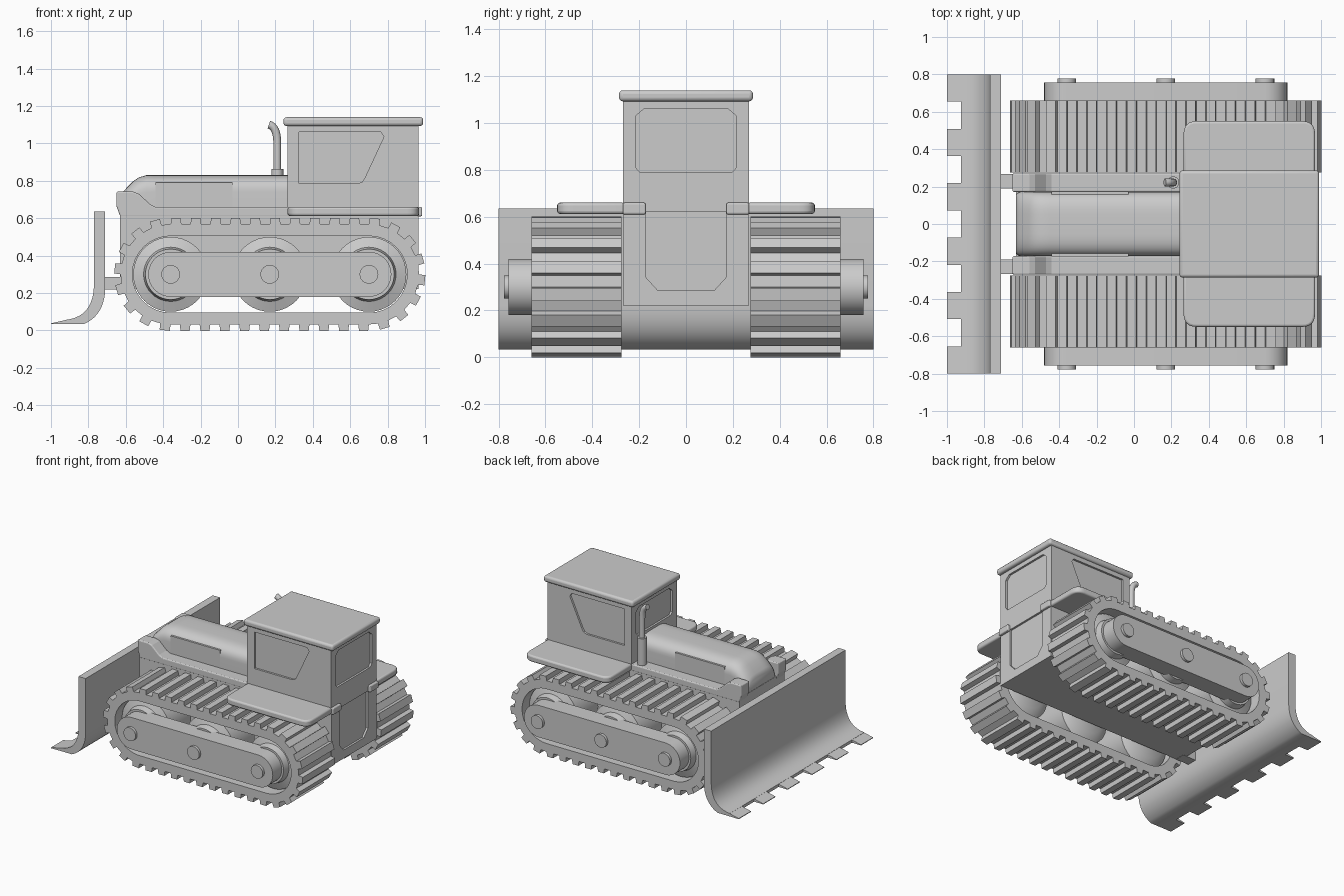
import bpy, bmesh, math
from math import pi, sin, cos
from mathutils import Vector

if "Cube" in bpy.data.objects:
    bpy.data.objects.remove(bpy.data.objects["Cube"])


def finish(name, bm, smooth=False, bevel=0):
    bmesh.ops.recalc_face_normals(bm, faces=bm.faces)
    me = bpy.data.meshes.new(name)
    bm.to_mesh(me)
    bm.free()
    ob = bpy.data.objects.new(name, me)
    bpy.context.collection.objects.link(ob)
    if bevel:
        m = ob.modifiers.new("bevel", 'BEVEL')
        m.width, m.segments = bevel, 3
        m.limit_method, m.angle_limit = 'ANGLE', math.radians(40)
    if smooth:
        bpy.ops.object.select_all(action='DESELECT')
        ob.select_set(True)
        bpy.context.view_layer.objects.active = ob
        bpy.ops.object.shade_smooth_by_angle(angle=math.radians(35))
    return ob


def place(axis, a, b, t):
    return {'x': (t, a, b), 'y': (a, t, b), 'z': (a, b, t)}[axis]


def loft(name, rings, smooth=False, bevel=0, closed=False):
    bm = bmesh.new()
    vs = [[bm.verts.new(p) for p in r] for r in rings]
    n = len(rings[0])
    for i in range(len(vs) if closed else len(vs) - 1):
        a, b = vs[i], vs[(i + 1) % len(vs)]
        for j in range(n):
            bm.faces.new((a[j], a[(j + 1) % n], b[(j + 1) % n], b[j]))
    if not closed:
        bm.faces.new(vs[0])
        bm.faces.new(vs[-1])
    return finish(name, bm, smooth, bevel)


def prism(name, pts, lo, hi, axis='y', **kw):
    return loft(name, [[place(axis, a, b, t) for a, b in pts] for t in (lo, hi)], **kw)


def box(name, x0, x1, y0, y1, z0, z1, **kw):
    return prism(name, [(x0, y0), (x1, y0), (x1, y1), (x0, y1)], z0, z1, 'z', **kw)


def lathe(name, x, z, profile, axis='y', n=40):
    # profile = (distance along axis, radius)
    return loft(name, [[place(axis, x + r * cos(2 * pi * i / n), z + r * sin(2 * pi * i / n), t)
                        for i in range(n)] for t, r in profile], smooth=True)


def cut(target, cutter):
    cutter.hide_render = True
    cutter.hide_set(True)
    m = target.modifiers.new("recess", 'BOOLEAN')
    m.operation, m.object, m.solver = 'DIFFERENCE', cutter, 'EXACT'


def quad_curve(a, b, c, n=10):
    a, b, c = Vector(a), Vector(b), Vector(c)
    return [tuple(a * (1 - t) ** 2 + b * 2 * t * (1 - t) + c * t * t)
            for t in [i / n for i in range(n + 1)]]


# Track path: a stadium around the end wheels, offset by radius r
X0, X1, ZC, R = -0.36, 0.70, 0.30, 0.27
L, ARC = X1 - X0, pi * R


def track_point(s, r):
    s %= 2 * (L + ARC)
    if s < L:
        return X1 - s, ZC - r
    if s < L + ARC:
        a = -pi / 2 - (s - L) / R
        return X0 + r * cos(a), ZC + r * sin(a)
    if s < 2 * L + ARC:
        return X0 + s - L - ARC, ZC + r
    a = pi / 2 - (s - 2 * L - ARC) / R
    return X1 + r * cos(a), ZC + r * sin(a)


def stadium(r, n=16):
    return [(X1 + r * cos(-pi / 2 + pi * i / n), ZC + r * sin(-pi / 2 + pi * i / n)) for i in range(n + 1)] + \
           [(X0 + r * cos(pi / 2 + pi * i / n), ZC + r * sin(pi / 2 + pi * i / n)) for i in range(n + 1)]


for s, side in ((-1, "right"), (1, "left")):
    # Track belt with raised cleats
    rings, N = [], 36
    step = 2 * (L + ARC) / N
    for k in range(N):
        for f, r in ((0, 0.268), (0.04, 0.302), (0.50, 0.302), (0.54, 0.268)):
            d = (k + f) * step
            (xo, zo), (xi, zi) = track_point(d, r), track_point(d, 0.205)
            rings.append([(xo, s * 0.275, zo), (xo, s * 0.66, zo),
                          (xi, s * 0.66, zi), (xi, s * 0.275, zi)])
    loft(side + "_track", rings, closed=True)
    # Wheels, side frame and axle bolts
    for i, x in enumerate((X0, (X0 + X1) / 2, X1)):
        lathe(f"{side}_wheel_{i}", x, ZC, [(s * 0.29, 0.14), (s * 0.33, 0.2), (s * 0.58, 0.2),
                                          (s * 0.6, 0.145), (s * 0.65, 0.135)])
        lathe(f"{side}_axle_bolt_{i}", x, ZC, [(s * 0.74, 0.05), (s * 0.777, 0.05)], n=24)
    prism(side + "_track_frame", stadium(0.12), s * 0.62, s * 0.757, smooth=True)
    # Side rail with raised front block
    prism(side + "_rail", [(-0.65, 0.665), (-0.63, 0.61), (0.985, 0.61), (0.985, 0.66), (-0.44, 0.66),
                           (-0.47, 0.675), (-0.53, 0.73), (-0.56, 0.742), (-0.65, 0.742)],
          s * 0.172, s * 0.27, bevel=0.008)
    # Fender with rounded outer corners
    f = [(0.265, s * 0.26), (0.265, s * 0.48)]
    f += quad_curve((0.265, s * 0.48), (0.265, s * 0.55), (0.335, s * 0.55), 6)[1:]
    f += quad_curve((0.9, s * 0.55), (0.968, s * 0.55), (0.968, s * 0.48), 6) + [(0.968, s * 0.26)]
    prism(side + "_fender", f, 0.612, 0.66, 'z', smooth=True, bevel=0.012)
    # Push arm and engine side panel
    box(side + "_push_arm", -0.73, -0.6, s * 0.19, s * 0.268, 0.22, 0.285)
    box(side + "_engine_panel", -0.44, -0.03, s * 0.12, s * 0.173, 0.65, 0.79)

# Chassis with recessed rear hatch
chassis = box("chassis", -0.632, 0.965, -0.268, 0.268, 0.222, 0.64)
cut(chassis, prism("hatch_cutter", [(-0.17, 0.7), (-0.17, 0.34), (-0.12, 0.285), (0.12, 0.285),
                                    (0.17, 0.34), (0.17, 0.7)], 0.95, 1.1, 'x'))

# Rounded hood, lofted from nose to cab
rings = []
for x, top, w in ((-0.63, 0.72, 0.16), (-0.615, 0.742, 0.17), (-0.59, 0.768, 0.172), (-0.56, 0.798, 0.172),
                  (-0.53, 0.818, 0.172), (-0.49, 0.83, 0.172), (-0.45, 0.83, 0.172), (0.28, 0.83, 0.172)):
    sec = [(w, 0.6)] + quad_curve((w, top - 0.09), (w, top), (w - 0.12, top), 8)
    sec += [(-y, z) for y, z in reversed(sec)]
    rings.append([(x, y, z) for y, z in sec])
loft("hood", rings, smooth=True)

# Cab with recessed windows
cab = box("cab", 0.265, 0.965, -0.27, 0.27, 0.62, 1.11)
win = [(0.325, 0.785), (0.64, 0.785), (0.665, 0.795), (0.68, 0.82), (0.78, 1.035), (0.765, 1.06), (0.325, 1.06)]
for s in (-1, 1):
    cut(cab, prism("side_window_cutter", win, s * 0.255, s * 0.4))
end = [(-0.215, 0.81), (-0.195, 0.788), (0.195, 0.788), (0.215, 0.81),
       (0.215, 1.03), (0.18, 1.06), (-0.18, 1.06), (-0.215, 1.03)]
cut(cab, prism("rear_window_cutter", end, 0.95, 1.1, 'x'))
cut(cab, prism("front_window_cutter", [(y, max(z, 0.85)) if z < 0.8 else (y, max(z, 0.87)) for y, z in end],
               0.1, 0.28, 'x'))
box("cab_roof", 0.243, 0.99, -0.286, 0.286, 1.093, 1.14, smooth=True, bevel=0.016)

# Exhaust stack with bent tip
lathe("exhaust_muffler", 0.21, 0.222, [(0.65, 0.032), (0.862, 0.032)], 'z', 24)
cu = bpy.data.curves.new("exhaust_pipe", 'CURVE')
cu.dimensions, cu.bevel_depth, cu.bevel_resolution, cu.use_fill_caps = '3D', 0.021, 4, True
path = [(0.21, 0.84)] + quad_curve((0.21, 1.0), (0.21, 1.09), (0.165, 1.1), 8)
sp = cu.splines.new('POLY')
sp.points.add(len(path) - 1)
for p, (x, z) in zip(sp.points, path):
    p.co = (x, 0.222, z, 1)
bpy.context.collection.objects.link(bpy.data.objects.new("exhaust_pipe", cu))

# Curved blade and its cutting teeth
prof = [(-0.77, 0.635)] + quad_curve((-0.77, 0.24), (-0.775, 0.07), (-0.925, 0.056))
prof += quad_curve((-0.925, 0.034), (-0.825, 0.034), (-0.825, 0.034), 1)
prof += quad_curve((-0.825, 0.034), (-0.715, 0.08), (-0.71, 0.22))[1:] + [(-0.71, 0.635)]
prism("blade", prof, -0.8, 0.8, smooth=True)
w = 1.6 / 11
for i in range(6):
    y = -0.8 + 2 * i * w
    prism(f"blade_tooth_{i}", [(-0.92, 0.056), (-1.0, 0.038), (-1.0, 0.033), (-0.92, 0.034)], y, y + w)
